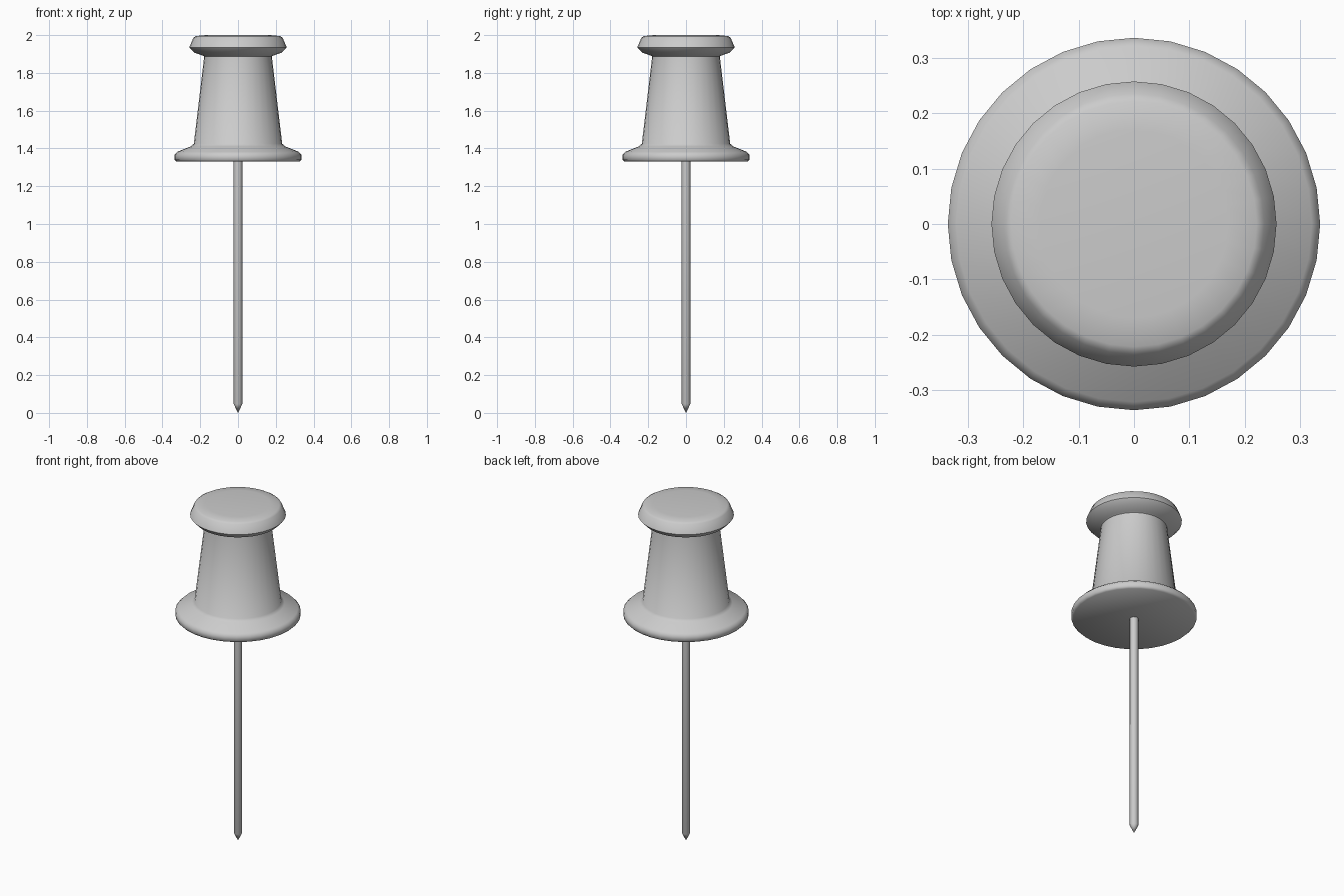
import bpy, bmesh, math

if "Cube" in bpy.data.objects:
    bpy.data.objects.remove(bpy.data.objects["Cube"])

grey = bpy.data.materials.new("plain grey")
grey.diffuse_color = (0.6, 0.6, 0.6, 1)
grey.use_nodes = True
grey.node_tree.nodes["Principled BSDF"].inputs["Base Color"].default_value = grey.diffuse_color


def lathe(name, profile, segments, angle):
    """Revolve (radius, height) points about z; radius 0 closes to a pole."""
    bm = bmesh.new()
    verts = [bm.verts.new((r, 0, z)) for r, z in profile]
    edges = [bm.edges.new(pair) for pair in zip(verts, verts[1:])]
    bmesh.ops.spin(bm, geom=verts + edges, cent=(0, 0, 0), axis=(0, 0, 1),
                   angle=2 * math.pi, steps=segments, use_duplicate=False)
    bmesh.ops.remove_doubles(bm, verts=bm.verts, dist=1e-4)
    bmesh.ops.recalc_face_normals(bm, faces=bm.faces)
    mesh = bpy.data.meshes.new(name)
    bm.to_mesh(mesh)
    bm.free()
    mesh.materials.append(grey)
    obj = bpy.data.objects.new(name, mesh)
    bpy.context.collection.objects.link(obj)
    bpy.ops.object.select_all(action='DESELECT')
    obj.select_set(True)
    bpy.context.view_layer.objects.active = obj
    bpy.ops.object.shade_smooth_by_angle(angle=math.radians(angle))
    return obj


# Handle: flanged foot, tapered grip and rounded cap
lathe("handle", [
    (0, 1.33), (0.327, 1.33), (0.337, 1.34), (0.337, 1.367), (0.322, 1.382),
    (0.25, 1.411), (0.234, 1.425),
    (0.179, 1.887), (0.188, 1.892), (0.232, 1.907), (0.258, 1.935),
    (0.236, 1.987), (0.222, 1.995), (0.17, 2.0), (0, 2.0),
], 32, 60)

# Pin: thin shaft with a pointed tip
lathe("pin", [(0, 0), (0.023, 0.047), (0.023, 1.34), (0, 1.34)], 16, 40)
